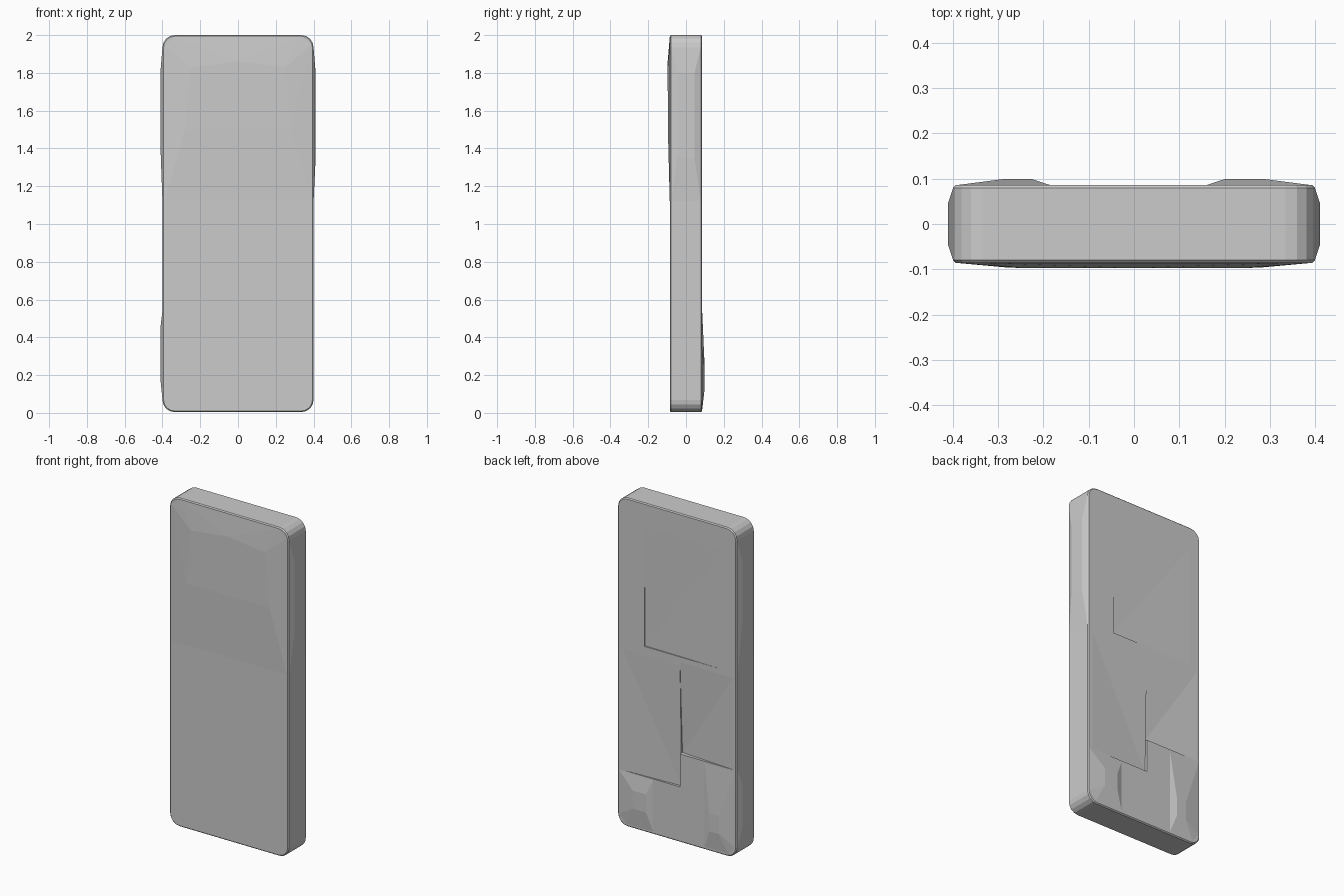
import bpy, bmesh, math

if "Cube" in bpy.data.objects:
    bpy.data.objects.remove(bpy.data.objects["Cube"])

W, D, Z0, Z1, R = 0.40, 0.086, 0.004, 2.0, 0.065


def new_object(name, bm):
    me = bpy.data.meshes.new(name)
    bmesh.ops.recalc_face_normals(bm, faces=bm.faces[:])
    bm.to_mesh(me)
    bm.free()
    ob = bpy.data.objects.new(name, me)
    bpy.context.collection.objects.link(ob)
    return ob


def hull(name, points):
    bm = bmesh.new()
    for p in points:
        bm.verts.new(p)
    res = bmesh.ops.convex_hull(bm, input=bm.verts[:])
    junk = {v for v in res["geom_interior"] + res["geom_unused"]
            if isinstance(v, bmesh.types.BMVert)}
    if junk:
        bmesh.ops.delete(bm, geom=list(junk), context="VERTS")
    return new_object(name, bm)


# Slab: rounded rectangle outline, extruded, with a fine chamfer
def slab():
    bm = bmesh.new()
    rings = []
    for y, inset in ((-D, 0.006), (-D + 0.006, 0), (D - 0.006, 0), (D, 0.006)):
        ring = []
        for k, (sx, top) in enumerate(((1, 1), (-1, 1), (-1, 0), (1, 0))):
            cx = sx * (W - R)
            cz = Z1 - R if top else Z0 + R
            for i in range(5):
                a = math.radians(90 * k + 22.5 * i)
                r = R - inset
                ring.append(bm.verts.new((cx + r * math.cos(a), y, cz + r * math.sin(a))))
        rings.append(ring)
    for a, b in zip(rings, rings[1:]):
        for i in range(len(a)):
            j = (i + 1) % len(a)
            bm.faces.new((a[i], a[j], b[j], b[i]))
    bm.faces.new(rings[0])
    bm.faces.new(rings[-1])
    return new_object("slab", bm)


body = slab()
adds, cuts = [], []

# Shallow recessed facets on the back: a sloping floor deepest at one corner
def recess(name, x0, x1, z0, z1, deep):
    pts = []
    for (x, z), d in zip(((x0, z0), (x1, z0), (x1, z1), (x0, z1)), deep):
        pts += [(x, D - d, z), (x, D + 0.05, z)]
    cuts.append(hull(name, pts))


n = -0.001
recess("recess_inner", -0.02, 0.39, 0.34, 1.12, (0.016, n, n, n))
recess("recess_outer", -0.39, -0.02, 0.54, 1.12, (n, 0.024, n, n))
recess("recess_upper", -0.39, 0.22, 1.13, 1.95, (n, 0.008, n, n))

# Front swelling on the upper half
B = -D + 0.01
adds.append(hull("front_swell", [
    (x, y, z) for y in (-D, B) for x in (-0.39, 0.39) for z in (1.12, 1.95)]
    + [(s * 0.33, y, 1.99) for s in (-1, 1) for y in (-D, B)]
    + [(s * 0.25, -0.097, 1.83) for s in (-1, 1)]
    + [(0, -0.097, 1.86)] + [(s * 0.28, -0.096, 1.5) for s in (-1, 1)]))

# Swellings on the side walls
def side_swell(name, s, z0, za, zb, z1):
    pts = [(s * x, y, z) for x in (W - 0.02, W) for y in (-0.078, 0.078) for z in (z0, z1)]
    pts += [(s * 0.411, y, z) for y in (-0.045, 0.045) for z in (za, zb)]
    adds.append(hull(name, pts))


side_swell("side_swell_right", 1, 1.12, 1.35, 1.80, 1.935)
side_swell("side_swell_left", -1, 1.12, 1.42, 1.80, 1.935)
side_swell("side_swell_low", -1, 0.54, 0.45, 0.18, 0.07)

# Raised pads at the lower back corners
def back_pad(name, s, inner, top):
    pts = [(s * x, y, z) for y in (D - 0.015, D)
           for x, z in ((inner, 0.02), (0.345, 0.02), (0.39, 0.07), (0.39, top), (inner, top))]
    pts += [(s * x, 0.099, z) for x in (inner + 0.04, 0.29) for z in (0.13, 0.24)]
    adds.append(hull(name, pts))


back_pad("back_pad_right", 1, 0.16, 0.335)
back_pad("back_pad_left", -1, 0.185, 0.53)

# Merge everything into one solid
for op, obs in (("DIFFERENCE", cuts), ("UNION", adds)):
    for ob in obs:
        m = body.modifiers.new(ob.name, "BOOLEAN")
        m.operation, m.object, m.solver = op, ob, "EXACT"
bpy.context.view_layer.objects.active = body
body.select_set(True)
bpy.ops.object.convert(target="MESH")
for ob in cuts + adds:
    bpy.data.objects.remove(ob)
